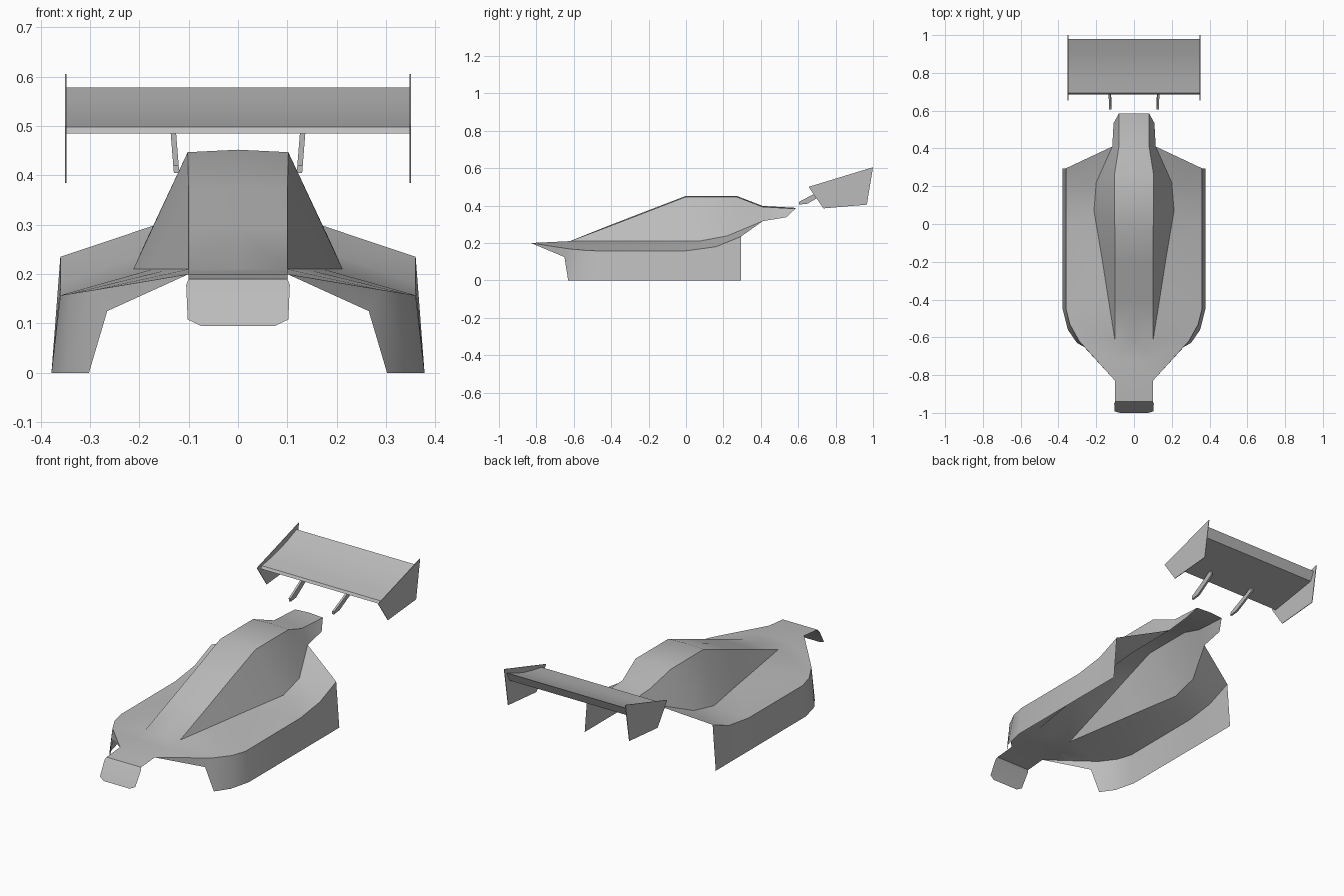
import bpy, bmesh, math

cube = bpy.data.objects.get("Cube")
if cube:
    bpy.data.objects.remove(cube)

GREY = (0.5, 0.5, 0.5, 1)
mat = bpy.data.materials.new("plain_grey")
mat.use_nodes = True
mat.diffuse_color = GREY
mat.node_tree.nodes["Principled BSDF"].inputs["Base Color"].default_value = GREY


def finish(bm, name, angle=30):
    """Weld, orient and smooth a mesh, then place it in the scene."""
    bmesh.ops.remove_doubles(bm, verts=bm.verts[:], dist=0.0005)
    bmesh.ops.recalc_face_normals(bm, faces=bm.faces[:])
    mesh = bpy.data.meshes.new(name)
    bm.to_mesh(mesh)
    bm.free()
    mesh.materials.append(mat)
    obj = bpy.data.objects.new(name, mesh)
    bpy.context.collection.objects.link(obj)
    bpy.ops.object.select_all(action='DESELECT')
    bpy.context.view_layer.objects.active = obj
    obj.select_set(True)
    bpy.ops.object.shade_smooth_by_angle(angle=math.radians(angle))
    return obj


def bridge(bm, rail_a, rail_b):
    """Skin two rails on both sides of the centre line."""
    for side in (1, -1):
        for i in range(len(rail_a) - 1):
            loop = []
            for p in (rail_a[i], rail_a[i + 1], rail_b[i + 1], rail_b[i]):
                if p not in loop:
                    loop.append(p)
            if len(loop) > 2:
                bm.faces.new([bm.verts.new((side * x, y, z)) for x, y, z in loop])


def prism(name, profile, x0, x1, lean=0.0):
    """Extrude a side profile (y, z) across x; lean shifts x as z rises."""
    bm = bmesh.new()
    low = profile[0][1]
    rings = [[bm.verts.new((x + lean * (z - low), y, z)) for y, z in profile]
             for x in (x0, x1)]
    n = len(profile)
    for ring in rings:
        bm.faces.new(ring)
    for i in range(n):
        j = (i + 1) % n
        bm.faces.new((rings[0][i], rings[0][j], rings[1][j], rings[1][i]))
    return finish(bm, name)


# Body shell rails, given for the left half
nose = [(.075, -1, .095), (.102, -.992, .108), (.105, -.95, .178),
        (.1, -.94, .19), (.1, -.83, .2)]
deck_in = [(.1, -.83, .2), (.1, -.72, .205), (.1, -.62, .21), (.137, -.39, .21),
           (.173, -.16, .21), (.212, .07, .21), (.2, .22, .238), (.115, .41, .317)]
deck_out = [(.1, -.83, .2), (.2, -.72, .183), (.29, -.62, .168), (.34, -.53, .16),
            (.36, -.45, .157), (.36, 0, .158), (.36, .16, .18), (.36, .295, .235)]
skirt = [(.1, -.83, .2), (.265, -.65, .125), (.302, -.63, 0), (.35, -.56, 0),
         (.378, -.45, 0), (.378, 0, 0), (.378, .16, 0), (.378, .295, 0)]
canopy = [(.1, -.62, .21), (.1, -.41, .289), (.1, -.2, .37), (.102, 0, .447),
          (.102, .27, .447), (.08, .41, .393)]
tail_top, tail_low = (.08, .585, .383), (.108, .535, .337)


def centre(rail, rise=0.0):
    return [(0, y, z + rise) for x, y, z in rail]


bm = bmesh.new()
bridge(bm, nose + deck_in[1:3], centre(nose + deck_in[1:3]))
bridge(bm, deck_in, deck_out)
bridge(bm, deck_out, skirt)
bridge(bm, canopy, deck_in[2:])
roof = canopy + [tail_top]
bridge(bm, roof, centre(roof[:1]) + centre(roof[1:], .005))
bridge(bm, [canopy[-1], tail_top], [deck_in[-1], tail_low])
finish(bm, "body_shell")

# Rear wing with a concave top and a short front lip
wing = [(.685, .485), (.693, .498), (.77, .511), (.84, .527), (.91, .55),
        (.98, .578), (.957, .53)]
prism("rear_wing", wing, -.35, .35)

# Wing end plates and struts
plate = [(.655, .5), (1, .605), (.967, .405), (.735, .385)]
strut = [(.605, .405), (.65, .41), (.76, .475), (.76, .505), (.685, .463), (.605, .42)]
for side, label in ((1, "left"), (-1, "right")):
    prism("end_plate_" + label, plate, side * .348, side * .351)
    prism("wing_strut_" + label, strut, side * .119, side * .13, side * .08)
